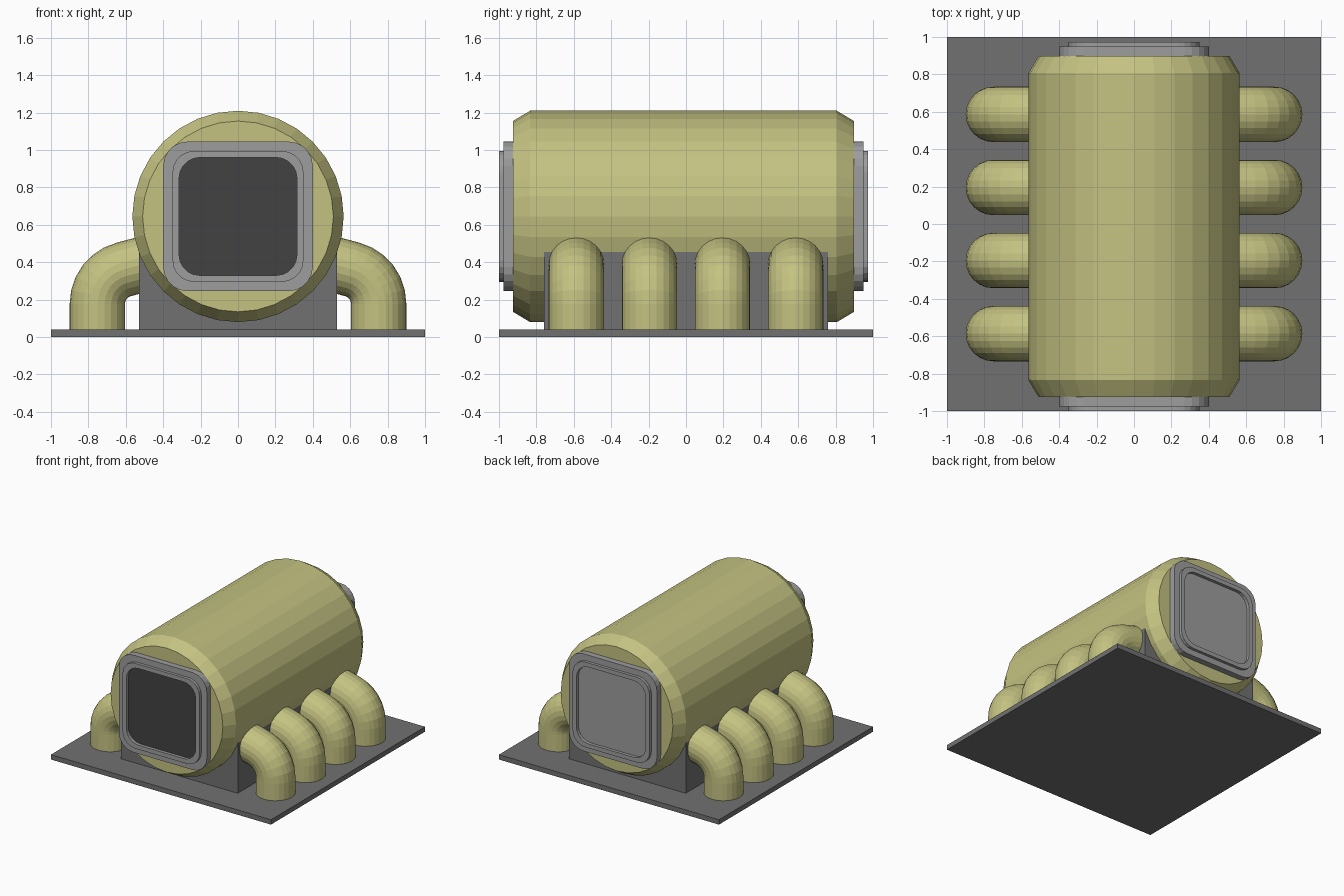
import bpy, bmesh
from math import sin, cos, pi, radians
from mathutils import Vector

if "Cube" in bpy.data.objects:
    bpy.data.objects.remove(bpy.data.objects["Cube"])

AXIS_Z = 0.645      # height of the drum axis
MID_Y = -0.0135     # middle of the drum along y


def material(name, r, g, b):
    m = bpy.data.materials.new(name)
    m.diffuse_color = (r, g, b, 1)
    m.use_nodes = True
    m.node_tree.nodes["Principled BSDF"].inputs["Base Color"].default_value = m.diffuse_color
    return m


OLIVE = material("olive_paint", 0.55, 0.54, 0.22)
STEEL = material("steel", 0.34, 0.34, 0.34)
IRON = material("dark_iron", 0.165, 0.165, 0.165)
BLACK = material("black_glass", 0.055, 0.055, 0.055)


def skin(name, rings, mat, cap_start=True, cap_end=True):
    """Join equal-length rings of points with quads and cap the ends."""
    bm = bmesh.new()
    loops = [[bm.verts.new(p) for p in ring] for ring in rings]
    n = len(loops[0])
    for a, b in zip(loops, loops[1:]):
        for i in range(n):
            j = (i + 1) % n
            bm.faces.new((a[i], a[j], b[j], b[i]))
    if cap_start:
        bm.faces.new(loops[0][::-1])
    if cap_end:
        bm.faces.new(loops[-1])
    bmesh.ops.recalc_face_normals(bm, faces=bm.faces)
    me = bpy.data.meshes.new(name)
    bm.to_mesh(me)
    bm.free()
    me.materials.append(mat)
    ob = bpy.data.objects.new(name, me)
    bpy.context.collection.objects.link(ob)
    return ob


def box(name, hx, hy, z0, z1, mat):
    corners = [(-hx, -hy), (hx, -hy), (hx, hy), (-hx, hy)]
    return skin(name, [[(x, y, z) for x, y in corners] for z in (z0, z1)], mat)


def rounded_square(half, radius, y, segs=5):
    pts = []
    for k in range(4):
        a0 = k * pi / 2
        cx = (half - radius) * (1 if k in (0, 3) else -1)
        cz = (half - radius) * (1 if k in (0, 1) else -1)
        for i in range(segs + 1):
            a = a0 + i * pi / 2 / segs
            pts.append((cx + radius * cos(a), y, AXIS_Z + cz + radius * sin(a)))
    return pts


# Base plate and cradle block
box("base_plate", 1.0, 1.0, 0.0, 0.04, IRON)
box("cradle_block", 0.53, 0.76, 0.03, 0.455, IRON)

# Main drum with chamfered ends
SIDES = 32
drum_profile = [(0.51, -0.912), (0.565, -0.82), (0.565, 0.82), (0.51, 0.912)]
skin("drum", [[(r * cos(2 * pi * i / SIDES), MID_Y + y,
                AXIS_Z + r * sin(2 * pi * i / SIDES)) for i in range(SIDES)]
              for r, y in drum_profile], OLIVE)

# Stepped end frames with recessed panels
frame_profile = [(0.40, 0.13, 0.88), (0.40, 0.13, 0.962), (0.35, 0.115, 0.962),
                 (0.35, 0.115, 0.986), (0.315, 0.11, 0.986), (0.315, 0.11, 0.96)]
for side, s, panel_mat in (("front", -1, BLACK), ("back", 1, STEEL)):
    skin(side + "_frame", [rounded_square(h, r, MID_Y + s * y)
                           for h, r, y in frame_profile], STEEL, cap_end=False)
    skin(side + "_panel", [rounded_square(0.315, 0.11, MID_Y + s * y)
                           for y in (0.93, 0.96)], panel_mat)


# Bent pipes from the plate up into the drum
def pipe(name, s, y, radius=0.148, bend=0.19, sides=24, segs=6):
    cx, cz = 0.562, 0.178
    path = [(Vector((cx + bend, 0, 0.03)), 0.0)]
    for i in range(segs + 1):
        a = radians(75) * i / segs
        path.append((Vector((cx + bend * cos(a), 0, cz + bend * sin(a))), a))
    end, a = path[-1]
    path.append((end + 0.22 * Vector((-sin(a), 0, cos(a))), a))
    rings = []
    for p, a in path:
        ring = []
        for i in range(sides):
            t = 2 * pi * i / sides
            out = radius * cos(t)
            ring.append((s * (p.x + out * cos(a)), y + radius * sin(t),
                         p.z + out * sin(a)))
        rings.append(ring)
    return skin(name, rings, OLIVE)


for side, s in (("left", -1), ("right", 1)):
    for k in range(4):
        pipe(f"{side}_pipe_{k + 1}", s, -0.586 + 0.3907 * k)
